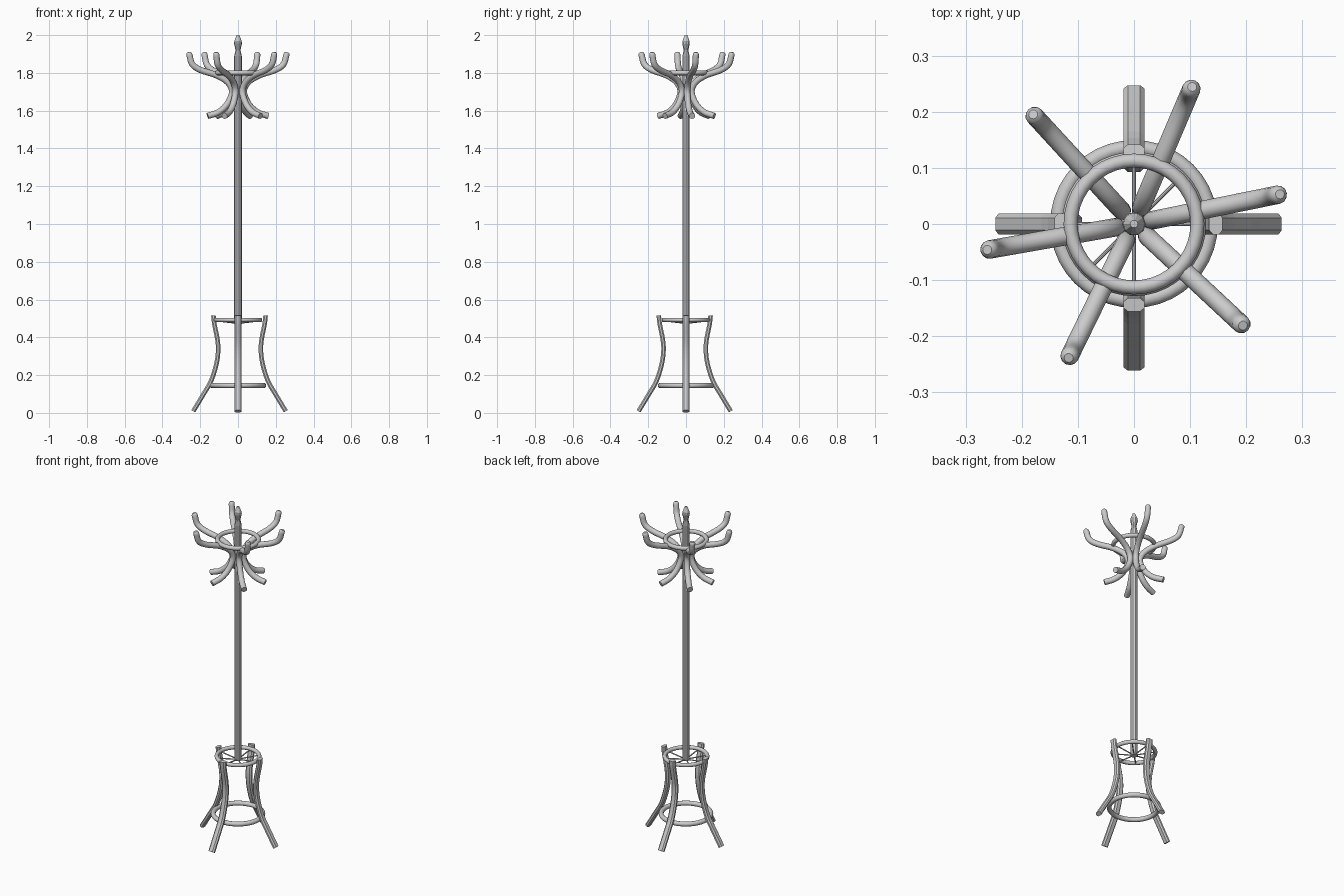
import bpy, bmesh, math
from mathutils import Vector, Matrix

if "Cube" in bpy.data.objects:
    bpy.data.objects.remove(bpy.data.objects["Cube"])


def finish(bm, name, smooth=True, angle=0):
    bmesh.ops.recalc_face_normals(bm, faces=bm.faces)
    me = bpy.data.meshes.new(name)
    bm.to_mesh(me)
    bm.free()
    ob = bpy.data.objects.new(name, me)
    bpy.context.collection.objects.link(ob)
    ob.rotation_euler.z = math.radians(angle)
    if smooth:
        bpy.ops.object.select_all(action='DESELECT')
        ob.select_set(True)
        bpy.context.view_layer.objects.active = ob
        bpy.ops.object.shade_smooth_by_angle(angle=math.radians(35))
    return ob


def catmull(pts, n):
    # smooth a short (r, z) path
    p = [Vector(q) for q in pts]
    p = [2 * p[0] - p[1]] + p + [2 * p[-1] - p[-2]]
    out = []
    for i in range(1, len(p) - 2):
        a, b, c, d = p[i - 1:i + 3]
        for k in range(n):
            t = k / n
            out.append(0.5 * (2 * b + (c - a) * t + (2 * a - 5 * b + 4 * c - d) * t * t
                              + (3 * b - a - 3 * c + d) * t ** 3))
    return out + [p[-2]]


def sweep(name, path, profile, angle, smooth=True, round_tip=False):
    # sweep a closed profile (in-plane, sideways) along a path in the xz plane
    stations = []
    for i, q in enumerate(path):
        t = (path[min(i + 1, len(path) - 1)] - path[max(i - 1, 0)]).normalized()
        stations.append((q, t, 1.0))
    if round_tip:
        q, t, _ = stations[-1]
        stations += [(q + t * 0.008, t, 0.85), (q + t * 0.013, t, 0.5)]
    bm = bmesh.new()
    rings = [[bm.verts.new((q.x - t.y * u * s, v * s, q.y + t.x * u * s)) for u, v in profile]
             for q, t, s in stations]
    n = len(profile)
    for a, b in zip(rings, rings[1:]):
        for j in range(n):
            bm.faces.new((a[j], a[(j + 1) % n], b[(j + 1) % n], b[j]))
    bm.faces.new(rings[0])
    bm.faces.new(rings[-1])
    return finish(bm, name, smooth, angle)


def circle(r, n):
    return [(r * math.cos(2 * math.pi * k / n), r * math.sin(2 * math.pi * k / n)) for k in range(n)]


def lathe(name, prof, n):
    bm = bmesh.new()
    rings = [[bm.verts.new((x, y, z)) for x, y in circle(r, n)] for r, z in prof]
    for a, b in zip(rings, rings[1:]):
        for j in range(n):
            bm.faces.new((a[j], a[(j + 1) % n], b[(j + 1) % n], b[j]))
    bm.faces.new(rings[0])
    bm.faces.new(rings[-1])
    return finish(bm, name, False)


def ring(name, major, minor, z):
    bpy.ops.mesh.primitive_torus_add(major_radius=major, minor_radius=minor, major_segments=40,
                                     minor_segments=12, location=(0, 0, z))
    bpy.context.object.name = name
    bpy.ops.object.shade_smooth_by_angle(angle=math.radians(35))


# centre pole with turned finial
lathe("pole", [(0.02, 0.47), (0.02, 1.85), (0.02, 1.89), (0.013, 1.92), (0.021, 1.955),
               (0.019, 1.97), (0.009, 1.995), (0.007, 2.0)], 10)

# hoops
ring("hook_ring", 0.113, 0.0125, 1.80)
ring("umbrella_ring", 0.117, 0.0115, 0.492)
ring("foot_ring", 0.136, 0.0135, 0.145)

# spokes joining the pole to the umbrella ring
for k in range(8):
    sweep("spoke", [Vector((0.01, 0.475)), Vector((0.117, 0.488))], circle(0.0035, 8), k * 45)

# double-ended bentwood hooks
hook = catmull([(0.163, 1.572), (0.105, 1.592), (0.058, 1.635), (0.032, 1.70), (0.055, 1.75),
                (0.115, 1.787), (0.2, 1.815), (0.245, 1.845), (0.262, 1.897)], 5)
for a in (11.5, 67, 132.6, 190, 244, 317):
    sweep("coat_hook", hook, circle(0.0165, 12), a, round_tip=True)

# splayed legs with chamfered section, slightly different reach each
section = [(-0.012, -0.011), (-0.005, -0.019), (0.005, -0.019), (0.012, -0.011),
           (0.012, 0.011), (0.005, 0.019), (-0.005, 0.019), (-0.012, 0.011)]
for a, off in ((0, 0.008), (90, -0.008), (180, -0.008), (270, 0.006)):
    leg = [(0.138, 0.516), (0.133, 0.47), (0.117, 0.39), (0.113, 0.33), (0.122, 0.26),
           (0.15, 0.17), (0.19, 0.10), (0.245, 0.009)]
    sweep("leg", catmull([(r + off, z) for r, z in leg], 3), section, a, smooth=False)
